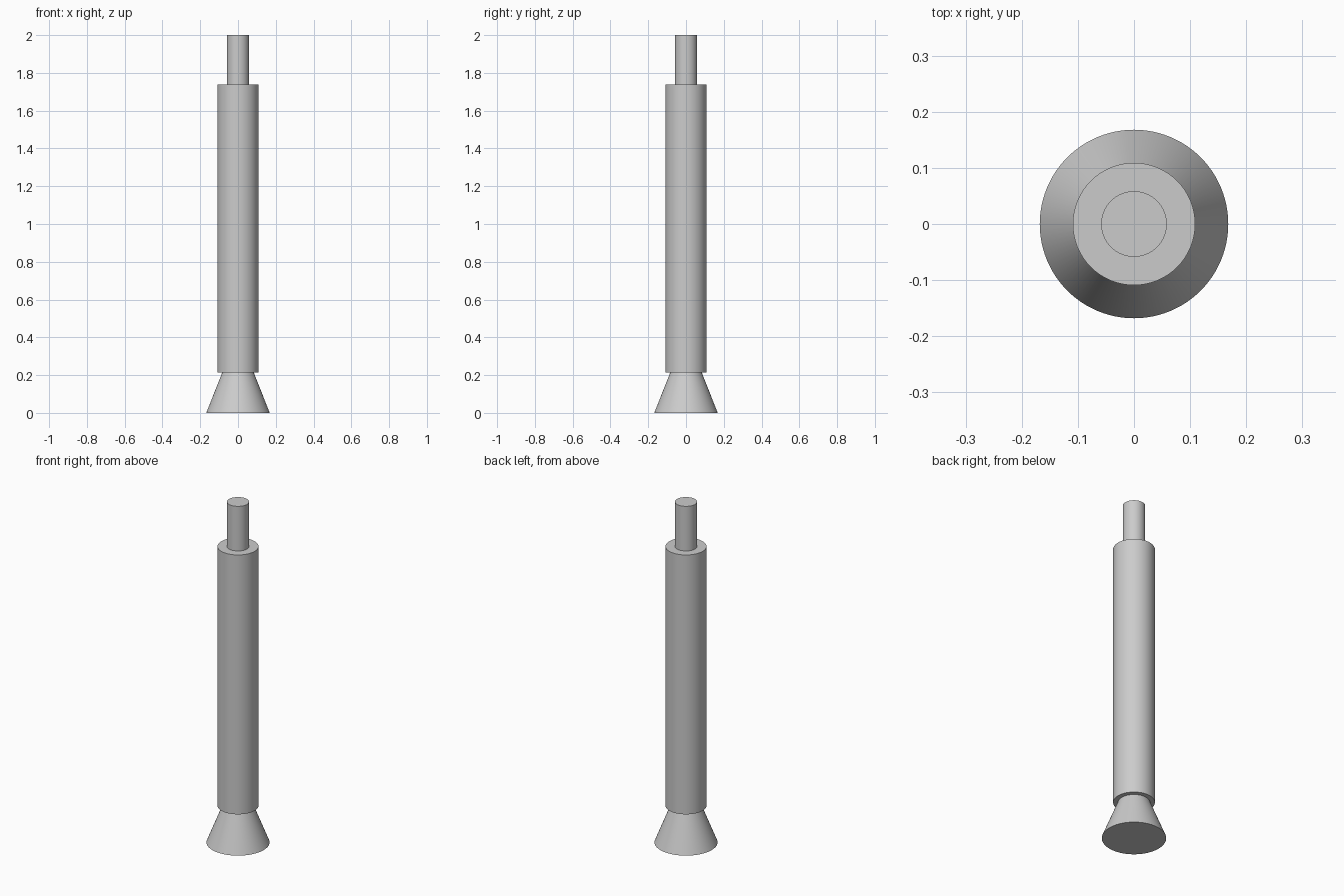
import bpy
import math

cube = bpy.data.objects.get("Cube")
if cube:
    bpy.data.objects.remove(cube, do_unlink=True)

# Single grey finish
grey = bpy.data.materials.new("light_grey")
grey.use_nodes = True
colour = (0.6, 0.6, 0.6, 1.0)
grey.diffuse_color = colour
grey.node_tree.nodes["Principled BSDF"].inputs["Base Color"].default_value = colour


def turned_part(name, r_bottom, r_top, z_bottom, z_top):
    """Capped round section standing between two heights."""
    bpy.ops.mesh.primitive_cone_add(
        vertices=96, radius1=r_bottom, radius2=r_top,
        depth=z_top - z_bottom, location=(0, 0, (z_bottom + z_top) / 2))
    part = bpy.context.object
    part.name = name
    part.data.materials.append(grey)
    bpy.ops.object.shade_smooth_by_angle(angle=math.radians(30))
    return part


# Flared foot, long barrel and thin top rod
turned_part("flared_foot", 0.168, 0.083, 0.0, 0.215)
turned_part("barrel", 0.109, 0.109, 0.215, 1.738)
turned_part("top_rod", 0.0585, 0.0585, 1.738, 2.0)
